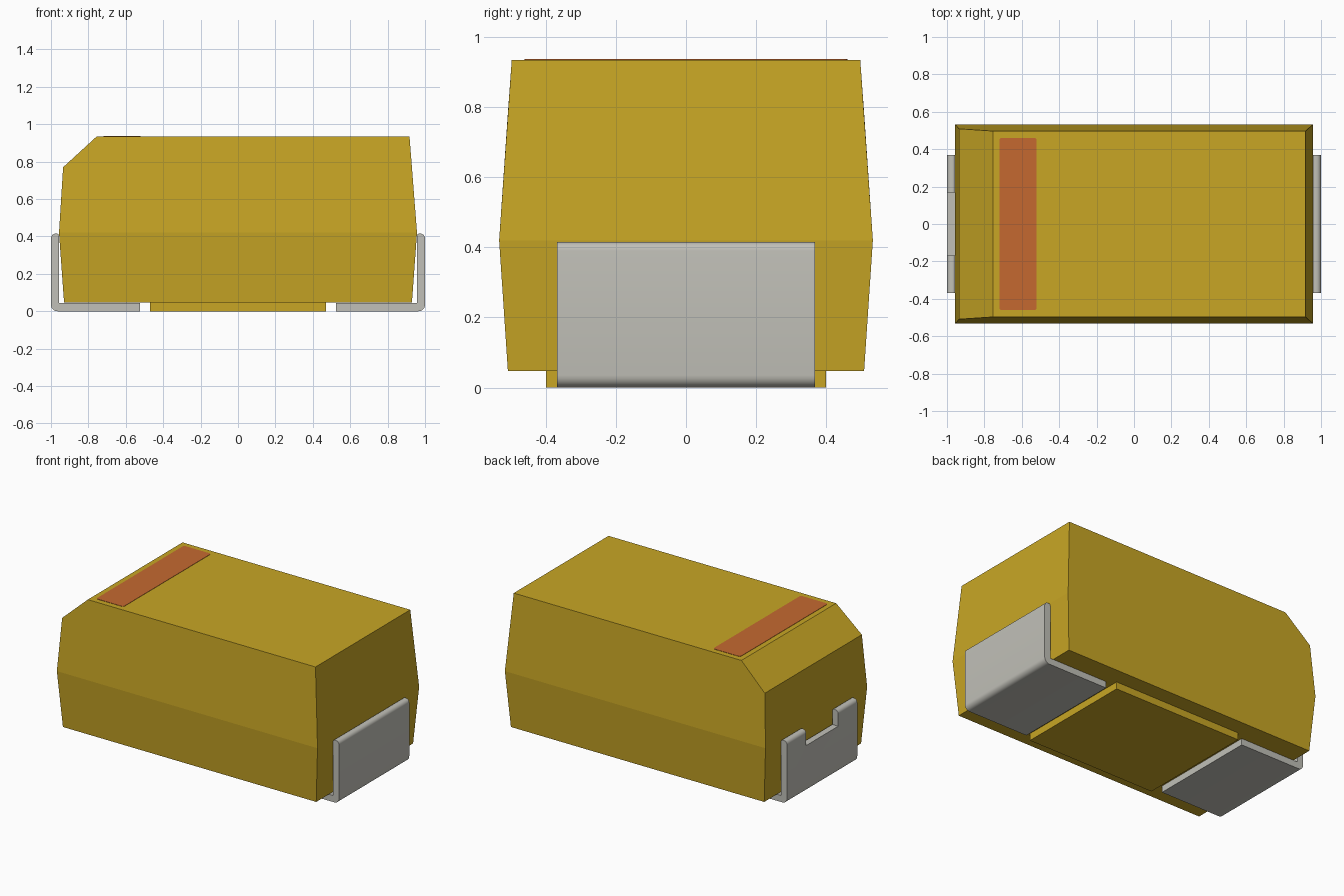
import bpy, bmesh, math
from mathutils import Vector

old = bpy.data.objects.get("Cube")
if old:
    bpy.data.objects.remove(old, do_unlink=True)


def material(name, rgb):
    m = bpy.data.materials.new(name)
    m.use_nodes = True
    m.diffuse_color = (*rgb, 1)
    b = m.node_tree.nodes["Principled BSDF"]
    b.inputs["Base Color"].default_value = (*rgb, 1)
    b.inputs["Roughness"].default_value = 0.6
    return m


mustard = material("mustard yellow", (0.578, 0.381, 0.018))
metal = material("pale grey metal", (0.533, 0.527, 0.479))
orange = material("burnt orange", (0.558, 0.141, 0.030))


def add_object(name, bm, mat, smooth=False):
    bmesh.ops.recalc_face_normals(bm, faces=bm.faces)
    me = bpy.data.meshes.new(name)
    bm.to_mesh(me)
    bm.free()
    ob = bpy.data.objects.new(name, me)
    bpy.context.collection.objects.link(ob)
    me.materials.append(mat)
    if smooth:
        shade(ob)
    return ob


def shade(ob):
    bpy.ops.object.select_all(action='DESELECT')
    ob.select_set(True)
    bpy.context.view_layer.objects.active = ob
    bpy.ops.object.shade_smooth_by_angle(angle=math.radians(35))


def rounded(corners, steps=6):
    """Outline from (x, y, radius) corners, filleted where radius > 0."""
    out = []
    for i, (x, y, r) in enumerate(corners):
        p = Vector((x, y))
        if r == 0:
            out.append(p)
            continue
        a = (Vector(corners[i - 1][:2]) - p).normalized()
        b = (Vector(corners[(i + 1) % len(corners)][:2]) - p).normalized()
        for k in range(steps + 1):
            t = k / steps * math.pi / 2
            out.append(p + a * r * (1 - math.sin(t)) + b * r * (1 - math.cos(t)))
    return out


def prism(points, lift):
    """Extrude a closed outline of 3D points along the lift vector."""
    bm = bmesh.new()
    f = bm.faces.new([bm.verts.new(p) for p in points])
    g = bmesh.ops.extrude_face_region(bm, geom=[f])
    bmesh.ops.translate(bm, vec=lift,
                        verts=[v for v in g["geom"] if isinstance(v, bmesh.types.BMVert)])
    return bm


def box(x0, x1, y0, y1, z0, z1):
    return prism([(x0, y0, z0), (x1, y0, z0), (x1, y1, z0), (x0, y1, z0)], (0, 0, z1 - z0))


# Moulded body: side outline (x, z, half depth), widest at the parting line
outline = [(-0.93, 0.047, 0.508), (-0.957, 0.42, 0.533), (-0.935, 0.77, 0.509),
           (-0.755, 0.935, 0.497), (0.917, 0.935, 0.497), (0.957, 0.42, 0.533),
           (0.93, 0.047, 0.508)]
bm = bmesh.new()
front = [bm.verts.new((x, -d, z)) for x, z, d in outline]
back = [bm.verts.new((x, d, z)) for x, z, d in outline]
for i in range(len(outline)):
    j = (i + 1) % len(outline)
    bm.faces.new((front[i], front[j], back[j], back[i]))
for side in (front, back):
    bm.faces.new([side[i] for i in (0, 1, 5, 6)])
    bm.faces.new([side[i] for i in (1, 2, 3, 4, 5)])
add_object("body", bm, mustard)

# Standoff pad under the body
add_object("bottom_pad", box(-0.47, 0.47, -0.40, 0.40, 0, 0.047), mustard)

# Polarity stripe on the top
stripe = rounded([(-0.72, -0.46, 0.012), (-0.52, -0.46, 0.012),
                  (-0.52, 0.46, 0.012), (-0.72, 0.46, 0.012)], 4)
add_object("polarity_stripe", prism([(p.x, p.y, 0.934) for p in stripe], (0, 0, 0.003)), orange)

# Bent metal leads, L-shaped in side outline
lead = rounded([(0.525, 0, 0), (1.0, 0, 0.035), (1.0, 0.415, 0.025),
                (0.957, 0.415, 0.012), (0.957, 0.043, 0.006), (0.525, 0.043, 0)])
leads = {}
for name, s in (("left_lead", 1), ("right_lead", -1)):
    leads[name] = add_object(
        name, prism([(s * p.x, -0.368, p.y) for p in lead], (0, 0.736, 0)), metal, True)

# Notch in the top of the right lead
notched = leads["right_lead"]
cutter = add_object("notch_cutter", box(-1.1, -0.9, -0.168, 0.168, 0.31, 0.6), metal)
cutter.hide_render = True
mod = notched.modifiers.new("notch", 'BOOLEAN')
mod.operation = 'DIFFERENCE'
mod.solver = 'EXACT'
mod.object = cutter
bpy.ops.object.select_all(action='DESELECT')
notched.select_set(True)
bpy.context.view_layer.objects.active = notched
bpy.ops.object.modifier_apply(modifier="notch")
bpy.data.objects.remove(cutter, do_unlink=True)
shade(notched)
